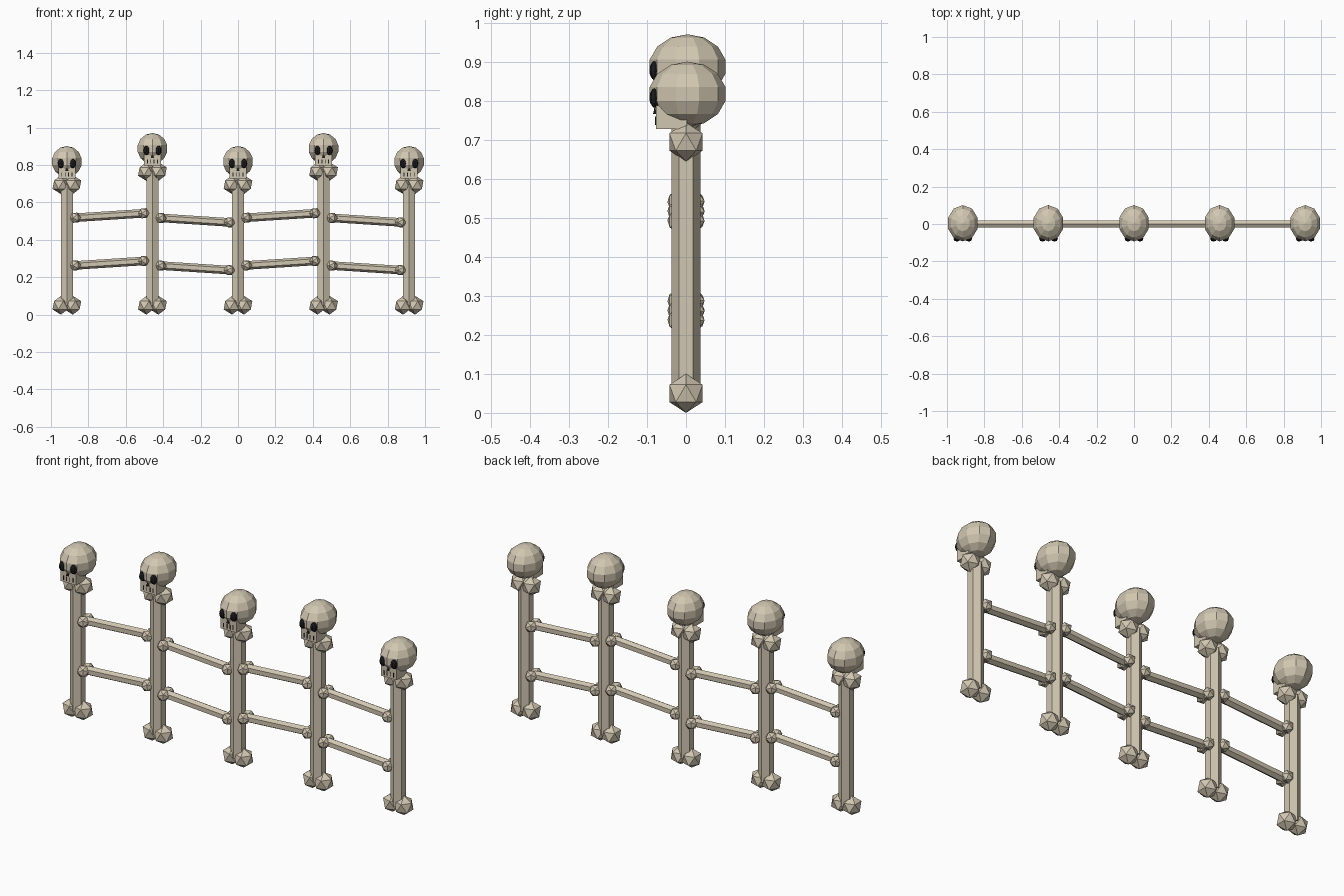
import bpy, bmesh, math
from mathutils import Matrix, Vector

if "Cube" in bpy.data.objects:
    bpy.data.objects.remove(bpy.data.objects["Cube"])


def material(name, rgb):
    m = bpy.data.materials.new(name)
    m.diffuse_color = (*rgb, 1)
    m.use_nodes = True
    m.node_tree.nodes["Principled BSDF"].inputs["Base Color"].default_value = m.diffuse_color
    return m


BONE = material("old bone", (0.64, 0.57, 0.44))
DARK = material("socket black", (0.012, 0.012, 0.014))


def T(x, y, z, sx=1, sy=1, sz=1):
    return Matrix.Translation((x, y, z)) @ Matrix.Diagonal((sx, sy, sz, 1))


def finish(bm, name, mat, matrix):
    me = bpy.data.meshes.new(name)
    bm.to_mesh(me)
    bm.free()
    me.materials.append(mat)
    ob = bpy.data.objects.new(name, me)
    ob.matrix_world = matrix
    bpy.context.collection.objects.link(ob)
    return ob


def bone(name, matrix, half, s):
    """Hexagonal shaft along local z with a pair of knuckles at each end."""
    bm = bmesh.new()
    bmesh.ops.create_cone(bm, cap_ends=True, segments=6, radius1=0.037 * s,
                          radius2=0.037 * s, depth=2 * half)
    for end in (-half, half):
        for side in (-1, 1):
            bmesh.ops.create_icosphere(bm, subdivisions=1, radius=0.05 * s,
                                       matrix=T(side * 0.032 * s, 0, end))
    finish(bm, name, BONE, matrix)


def skull(x, z):
    place = Matrix.Translation((x, 0, z))
    # cranium
    bm = bmesh.new()
    bmesh.ops.create_uvsphere(bm, u_segments=10, v_segments=7, radius=1,
                              matrix=T(0, 0.004, 0, 0.085, 0.0995, 0.083))
    finish(bm, "cranium", BONE, place)
    # jaw block
    bm = bmesh.new()
    bmesh.ops.create_cube(bm, size=1, matrix=T(0, -0.037, -0.06, 0.09, 0.08, 0.06))
    finish(bm, "jaw", BONE, place)
    # eye sockets
    bm = bmesh.new()
    for side in (-1, 1):
        bmesh.ops.create_uvsphere(bm, u_segments=8, v_segments=6, radius=1,
                                  matrix=T(side * 0.032, -0.079, -0.01, 0.018, 0.015, 0.025))
    finish(bm, "eye_sockets", DARK, place)
    # nose hole, a small three-sided cone
    bm = bmesh.new()
    bmesh.ops.create_cone(bm, cap_ends=True, segments=3, radius1=0.011,
                          radius2=0.001, depth=0.022, matrix=T(0, -0.079, -0.04))
    finish(bm, "nose_hole", DARK, place)
    # tooth gaps
    bm = bmesh.new()
    for i in (-1.5, -0.5, 0.5, 1.5):
        bmesh.ops.create_cube(bm, size=1,
                              matrix=T(i * 0.018, -0.077, -0.069, 0.004, 0.004, 0.022))
    finish(bm, "tooth_gaps", DARK, place)


# posts with skulls, every second one taller
GAP = 0.4575
for i in range(5):
    x = (i - 2) * GAP
    rise = 0.07 * (i % 2)
    low, top = 0.05, 0.695 + rise
    bone("post_bone", Matrix.Translation((x, 0, (low + top) / 2)), (top - low) / 2, 1)
    skull(x, 0.818 + rise)

# rails, tilting alternately up and down
for i in range(4):
    up = i % 2 == 0
    tilt = 0.065 if up else -0.065
    for z in (0.275, 0.53):
        axis = Vector((math.cos(tilt), 0, math.sin(tilt)))   # along the rail
        pair = Vector((0, 1, 0))                             # knuckle direction
        third = axis.cross(pair)
        rot = Matrix((pair, third, axis)).transposed().to_4x4()
        centre = Vector(((i - 1.5) * GAP, 0, z - (0 if up else 0.025)))
        bone("rail_bone", Matrix.Translation(centre) @ rot, 0.184, 0.62)
